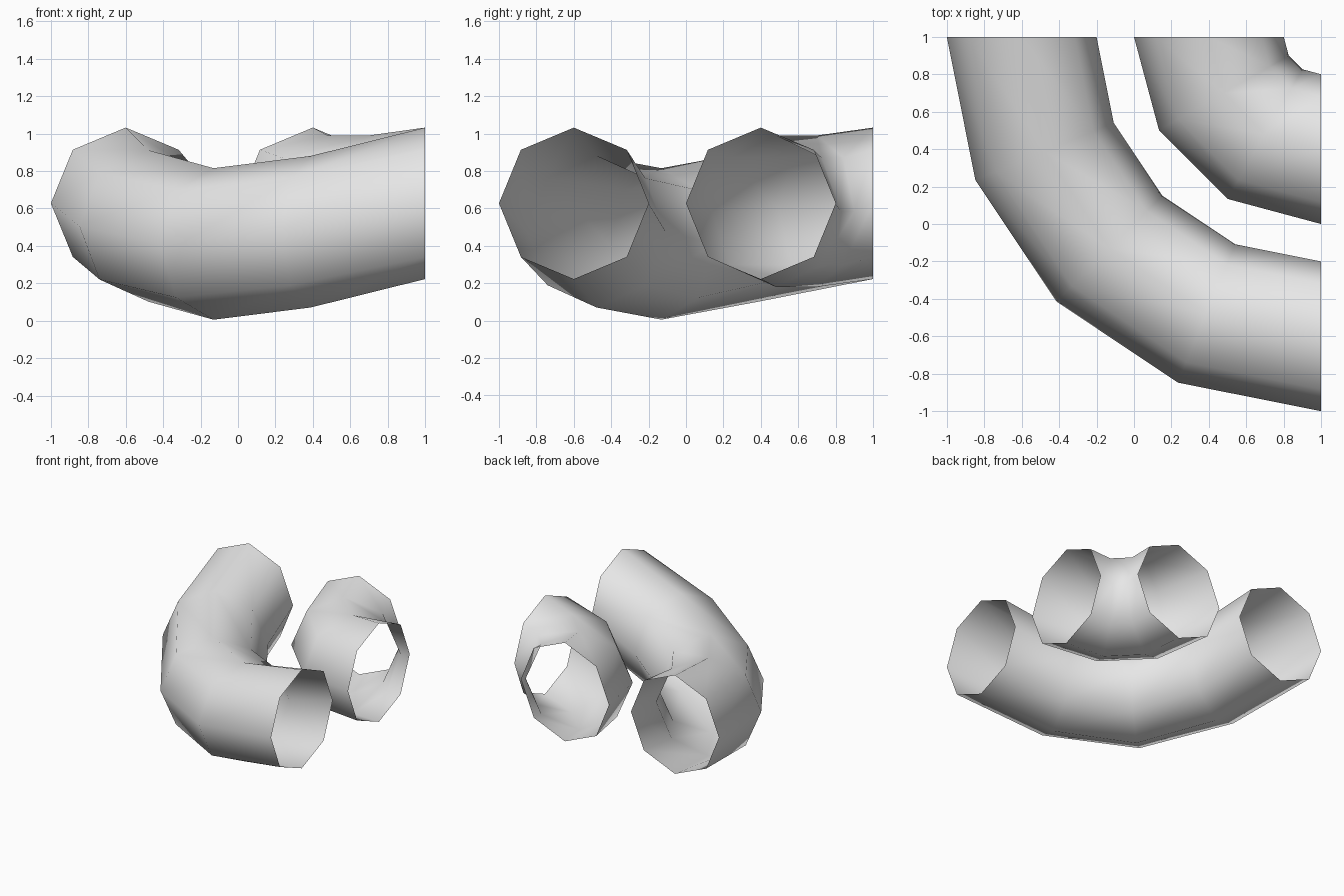
import bpy, bmesh, math

cube = bpy.data.objects.get("Cube")
if cube:
    bpy.data.objects.remove(cube)

grey = bpy.data.materials.new("light_grey")
grey.use_nodes = True
colour = (0.8, 0.8, 0.8, 1)
grey.diffuse_color = colour
grey.node_tree.nodes["Principled BSDF"].inputs["Base Color"].default_value = colour

SIDES = 8
TUBE = 0.4       # pipe radius
PIVOT = (1, 1)   # shared centre of both quarter turns


def pipe_bend(name, radius, heights):
    """Open quarter-turn pipe, one ring per centre height, sagging in the middle."""
    bm = bmesh.new()
    rings = []
    for i, height in enumerate(heights):
        turn = math.pi / 2 * i / (len(heights) - 1)
        ring = []
        for s in range(SIDES):
            a = 2 * math.pi * s / SIDES
            r = radius + TUBE * math.cos(a)
            ring.append(bm.verts.new((PIVOT[0] - r * math.cos(turn),
                                      PIVOT[1] - r * math.sin(turn),
                                      height + TUBE * 1.012 * math.sin(a))))
        rings.append(ring)
    for a, b in zip(rings, rings[1:]):
        for s in range(SIDES):
            t = (s + 1) % SIDES
            face = bm.faces.new((a[s], b[s], b[t], a[t]))
            face.smooth = True
    mesh = bpy.data.meshes.new(name)
    bm.to_mesh(mesh)
    bm.free()
    mesh.materials.append(grey)
    obj = bpy.data.objects.new(name, mesh)
    bpy.context.collection.objects.link(obj)
    return obj


# Long outer bend and short inner bend
pipe_bend("outer_pipe", 1.6, [0.627, 0.506, 0.41, 0.475, 0.627])
pipe_bend("inner_pipe", 0.6, [0.627, 0.585, 0.585, 0.627])
